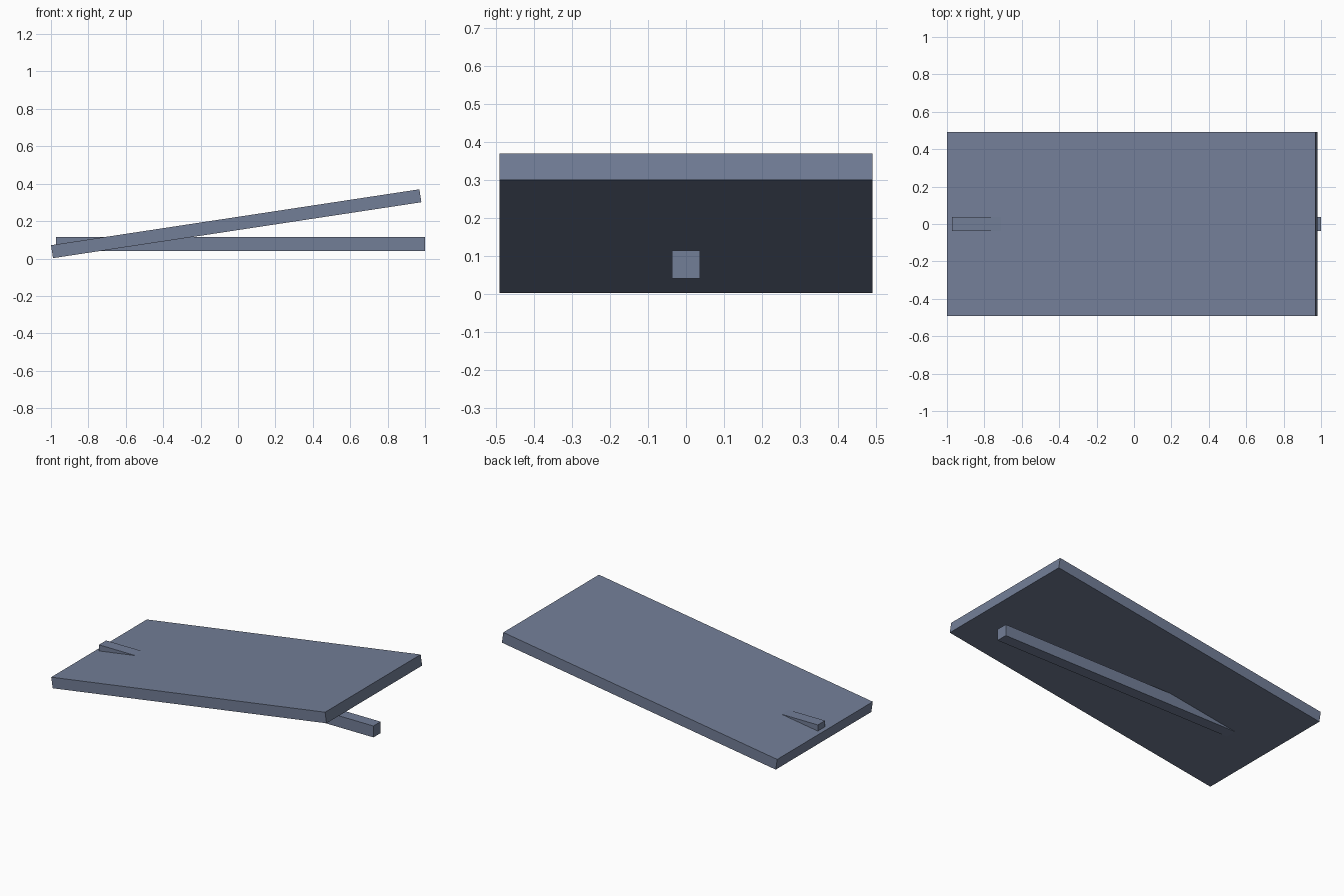
import bpy, math
from mathutils import Matrix, Vector

if "Cube" in bpy.data.objects:
    bpy.data.objects.remove(bpy.data.objects["Cube"])

mat = bpy.data.materials.new("slate_blue_grey")
mat.diffuse_color = (0.171, 0.21, 0.312, 1)
mat.use_nodes = True
mat.node_tree.nodes["Principled BSDF"].inputs["Base Color"].default_value = mat.diffuse_color


def box(name, lo, hi, matrix=Matrix()):
    """Box between two corners, placed by a matrix."""
    x0, y0, z0 = lo
    x1, y1, z1 = hi
    verts = [matrix @ Vector((x, y, z)) for x in (x0, x1) for y in (y0, y1) for z in (z0, z1)]
    faces = [(0, 1, 3, 2), (4, 6, 7, 5), (0, 4, 5, 1), (2, 3, 7, 6), (0, 2, 6, 4), (1, 5, 7, 3)]
    mesh = bpy.data.meshes.new(name)
    mesh.from_pydata(verts, [], faces)
    mesh.materials.append(mat)
    obj = bpy.data.objects.new(name, mesh)
    bpy.context.collection.objects.link(obj)
    return obj


# Sloping board, hinged up from its lower left edge
tilt = Matrix.Translation((-0.989, 0, 0.002)) @ Matrix.Rotation(-math.radians(8.63), 4, 'Y')
box("tilted_board", (0, -0.491, 0), (1.992, 0.491, 0.07), tilt)

# Level square bar running through the board
box("level_bar", (-0.974, -0.037, 0.041), (1.0, 0.037, 0.115))
